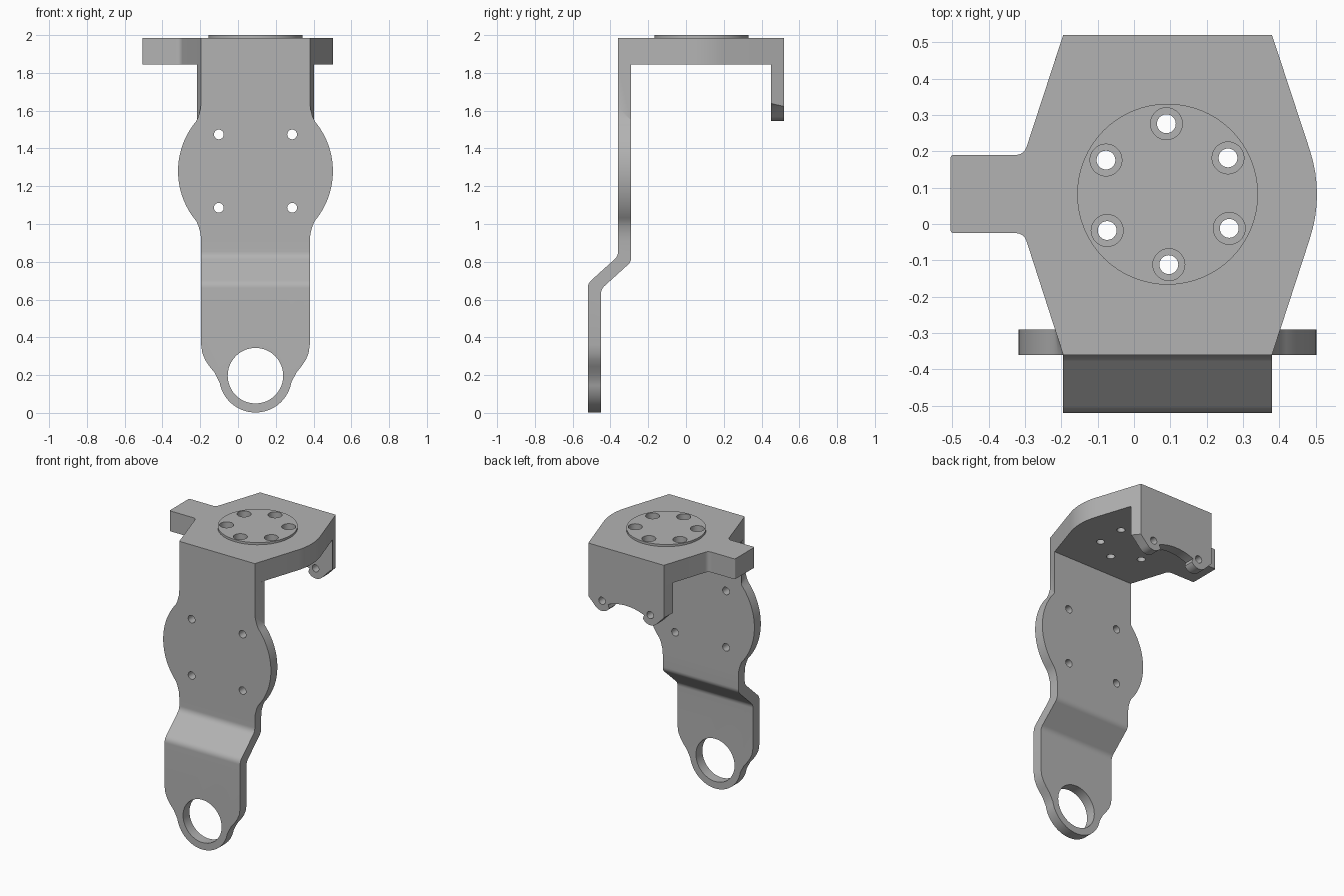
import bpy, bmesh
from math import sin, cos, radians

old = bpy.data.objects.get("Cube")
if old:
    bpy.data.objects.remove(old, do_unlink=True)

metal = bpy.data.materials.new("plain grey metal")
metal.use_nodes = True
metal.diffuse_color = (0.45, 0.45, 0.45, 1)
metal.node_tree.nodes["Principled BSDF"].inputs["Base Color"].default_value = (0.45, 0.45, 0.45, 1)

CX, CY = 0.0925, 0.082          # centre of the bracket
TOP, UNDER = 1.985, 1.845       # top plate faces
HALF = 0.2875                   # half width of leg and flange
PLACE = {"x": lambda u, v, w: (w, u, v),
         "y": lambda u, v, w: (u, w, v),
         "z": lambda u, v, w: (u, v, w)}


def prism(name, pts, axis, lo, hi):
    """Extrude a flat outline along an axis."""
    bm = bmesh.new()
    face = bm.faces.new([bm.verts.new(PLACE[axis](u, v, lo)) for u, v in pts])
    new = bmesh.ops.extrude_face_region(bm, geom=[face])["geom"]
    bmesh.ops.translate(bm, vec=PLACE[axis](0, 0, hi - lo),
                        verts=[g for g in new if isinstance(g, bmesh.types.BMVert)])
    bmesh.ops.recalc_face_normals(bm, faces=bm.faces)
    mesh = bpy.data.meshes.new(name)
    bm.to_mesh(mesh)
    bm.free()
    mesh.materials.append(metal)
    ob = bpy.data.objects.new(name, mesh)
    bpy.context.collection.objects.link(ob)
    return ob


def arc(u, v, r, a, b, n):
    steps = [radians(a + (b - a) * i / n) for i in range(n + 1)]
    return [(u + r * cos(t), v + r * sin(t)) for t in steps]


def disc(name, u, v, r, axis, lo, hi, n=32):
    return prism(name, arc(u, v, r, 0, 360, n)[:-1], axis, lo, hi)


def rounded(corners, n=8):
    """Round each (u, v, distance) corner of an outline."""
    out = []
    for i, (u, v, d) in enumerate(corners):
        if not d:
            out.append((u, v))
            continue
        ends = []
        for p in (corners[i - 1], corners[(i + 1) % len(corners)]):
            du, dv = p[0] - u, p[1] - v
            k = d / (du * du + dv * dv) ** 0.5
            ends.append((u + du * k, v + dv * k))
        for j in range(n + 1):
            t = j / n
            a, b, c = (1 - t) ** 2, 2 * t * (1 - t), t * t
            out.append((a * ends[0][0] + b * u + c * ends[1][0],
                        a * ends[0][1] + b * v + c * ends[1][1]))
    return out


def combine(ob, other, operation):
    mod = ob.modifiers.new("combine", "BOOLEAN")
    mod.operation, mod.solver, mod.object = operation, "EXACT", other
    bpy.context.view_layer.objects.active = ob
    bpy.ops.object.modifier_apply(modifier=mod.name)
    bpy.data.objects.remove(other, do_unlink=True)


def mirrored(half):
    """Complete a half outline about the centre line."""
    return ([(CX + u, v) for u, v in half]
            + [(CX - u, v) for u, v in reversed(half) if u > 0.001])


# Front leg: bent strip trimmed to the front silhouette
leg = prism("front_leg", rounded([
    (-0.36, UNDER, 0), (-0.36, 0.83, 0.025), (-0.52, 0.685, 0.025), (-0.52, -0.1, 0),
    (-0.45, -0.1, 0), (-0.45, 0.655, 0.025), (-0.29, 0.80, 0.025), (-0.29, UNDER, 0)]),
    "x", -0.7, 0.7)
half = arc(0, 0.195, 0.193, -90, -10, 16)
half += [(0.203, 0.187), (0.218, 0.215), (0.244, 0.247), (0.266, 0.28), (0.281, 0.315),
         (HALF, 0.36), (HALF, 0.91), (0.291, 0.95), (0.302, 0.99)]
half += arc(0, 1.28, 0.41, -40, 40, 28)
half += [(0.302, 1.57), (0.291, 1.61), (HALF, 1.65), (HALF, 1.95)]
combine(leg, prism("silhouette", mirrored(half), "y", -0.8, 0), "INTERSECT")

# Neck with sides that follow the slanted top plate
neck = prism("neck", mirrored([(HALF, -0.36), (HALF + 0.023, -0.29)]), "z", 1.51, UNDER)
combine(leg, neck, "UNION")

# Leg holes
combine(leg, disc("hole", CX, 0.197, 0.147, "y", -0.8, 0, 48), "DIFFERENCE")
for sx in (-1, 1):
    for sz in (-1, 1):
        combine(leg, disc("hole", CX + sx * 0.194, 1.28 + sz * 0.194, 0.026, "y", -0.8, 0, 20),
                "DIFFERENCE")

# Top plate with a side arm
plate = prism("top_plate", rounded([
    (CX - HALF, -0.36, 0), (CX + HALF, -0.36, 0), (0.524, CY, 0.13), (CX + HALF, 0.52, 0),
    (CX - HALF, 0.52, 0), (-0.303, 0.19, 0.025), (-0.505, 0.19, 0.01),
    (-0.505, -0.025, 0.01), (-0.303, -0.025, 0.025)]), "z", UNDER, TOP)

# Raised round pad
pad = disc("round_pad", CX, CY, 0.249, "z", TOP - 0.02, 2.0, 64)
combine(plate, pad, "UNION")

# Counterbored bolt holes
for u, v in arc(CX, CY, 0.194, 91, 391, 5):
    combine(plate, disc("hole", u, v, 0.026, "z", 1.7, 2.1, 24), "DIFFERENCE")
    combine(plate, disc("bore", u, v, 0.044, "z", 1.92, 2.1, 28), "DIFFERENCE")

# Back flange: slanted sides, arched lower edge and two lobes
flange = prism("back_flange", mirrored([(HALF + 0.023, 0.45), (HALF, 0.52)]), "z", 1.5, UNDER)
edge = arc(0, 1.28, 0.35, 90, 67, 10)
edge += arc(0.185, 1.612, 0.067, 212, 318, 12)
edge += [(HALF, 1.622), (0.32, 1.645), (0.32, 1.95)]
combine(flange, prism("flange_outline", mirrored(edge), "y", 0.3, 0.7), "INTERSECT")
for sx in (-1, 1):
    combine(flange, disc("hole", CX + sx * 0.183, 1.615, 0.025, "y", 0.3, 0.7, 20), "DIFFERENCE")

# Smooth curved walls, keep edges sharp
bpy.ops.object.select_all(action="DESELECT")
for ob in (leg, plate, flange):
    ob.select_set(True)
bpy.context.view_layer.objects.active = leg
bpy.ops.object.shade_smooth_by_angle(angle=radians(30))
